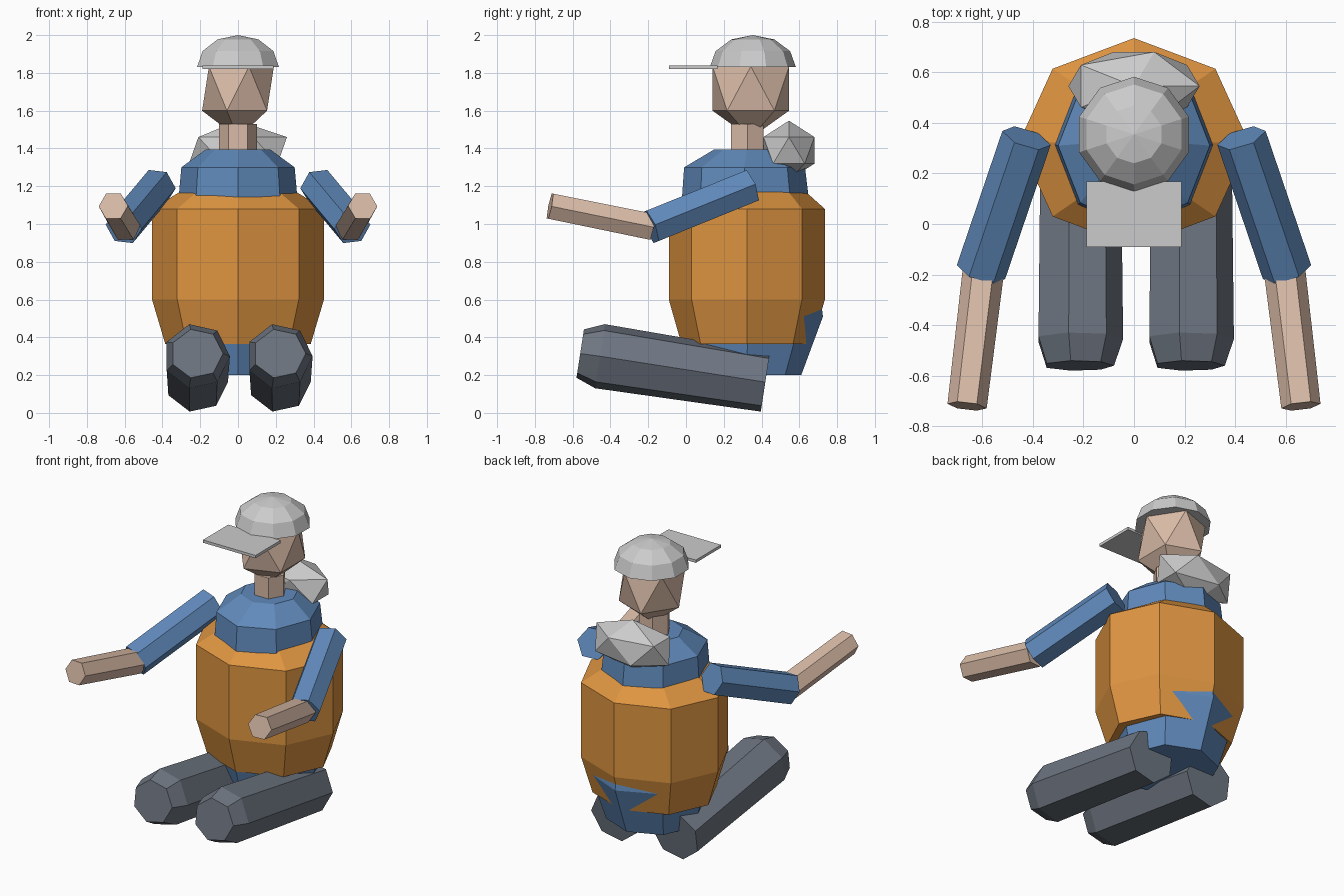
import bpy, bmesh
from math import sin, cos, pi
from mathutils import Vector, Matrix

if "Cube" in bpy.data.objects:
    bpy.data.objects.remove(bpy.data.objects["Cube"])


def mat(name, rgb):
    m = bpy.data.materials.new(name)
    m.diffuse_color = (*rgb, 1)
    m.use_nodes = True
    m.node_tree.nodes["Principled BSDF"].inputs["Base Color"].default_value = m.diffuse_color
    return m


BLUE = mat("blue_cloth", (0.117, 0.255, 0.50))
ORANGE = mat("orange_vest", (0.74, 0.30, 0.053))
SKIN = mat("skin", (0.70, 0.50, 0.39))
SLATE = mat("slate_trousers", (0.155, 0.18, 0.22))


def finish(name, bm, material=None):
    bmesh.ops.recalc_face_normals(bm, faces=bm.faces)
    me = bpy.data.meshes.new(name)
    bm.to_mesh(me)
    bm.free()
    if material:
        me.materials.append(material)
    ob = bpy.data.objects.new(name, me)
    bpy.context.collection.objects.link(ob)
    return ob


def loft(name, rings, n, material=None, phase=0.0):
    """Closed n-sided tube through rings of (centre, radius_u, radius_v)."""
    d = (Vector(rings[-1][0]) - Vector(rings[0][0])).normalized()
    u = Vector((1, 0, 0))
    u = (u - d * u.dot(d)).normalized()
    v = d.cross(u)
    bm = bmesh.new()
    loops = []
    for c, ru, rv in rings:
        angles = [phase + 2 * pi * i / n for i in range(n)]
        loops.append([bm.verts.new(Vector(c) + u * ru * cos(a) + v * rv * sin(a)) for a in angles])
    for a, b in zip(loops, loops[1:]):
        for i in range(n):
            j = (i + 1) % n
            bm.faces.new((a[i], a[j], b[j], b[i]))
    bm.faces.new(loops[0])
    bm.faces.new(loops[-1])
    return finish(name, bm, material)


def ico(name, centre, radii, material=None):
    bm = bmesh.new()
    bmesh.ops.create_icosphere(bm, subdivisions=1, radius=1,
                               matrix=Matrix.Translation(centre) @ Matrix.Diagonal((*radii, 1)))
    return finish(name, bm, material)


# Torso and puffy vest
loft("torso", [((0, 0.32, 0.20), 0.29, 0.29), ((0, 0.33, 0.51), 0.37, 0.395),
               ((0, 0.31, 1.30), 0.30, 0.32), ((0, 0.32, 1.395), 0.17, 0.17)], 8, BLUE)
loft("vest", [((0, 0.322, 0.365), 0.385, 0.346), ((0, 0.322, 0.60), 0.455, 0.413),
              ((0, 0.322, 1.08), 0.455, 0.413), ((0, 0.322, 1.19), 0.275, 0.29)], 8, ORANGE)

# Neck, head and hood bundle behind the neck
loft("neck", [((0, 0.325, 1.37), 0.10, 0.10), ((0, 0.325, 1.53), 0.10, 0.10)], 6, SKIN)
ico("head", (0, 0.343, 1.717), (0.2125, 0.238, 0.262), SKIN)
ico("hood", (0, 0.545, 1.39), (0.29, 0.159, 0.157))

# Cap: half dome and flat brim
dome = [((0, 0.354, 1.83 + 0.17 * sin(a)), 0.228 * cos(a), 0.228 * cos(a))
        for a in (0, pi / 6, pi / 3, pi / 2 - 0.002)]
loft("cap_dome", dome, 10, phase=pi / 2)
bm = bmesh.new()
bmesh.ops.create_cube(bm, size=1, matrix=Matrix.Translation((0, 0.039, 1.83))
                      @ Matrix.Diagonal((0.376, 0.258, 0.018, 1)))
finish("cap_brim", bm)

# Arms and legs, both sides
for s, side in ((-1, "left"), (1, "right")):
    loft("upper_arm_" + side, [((s * 0.425, 0.34, 1.20), 0.10, 0.10),
                               ((s * 0.605, -0.19, 0.985), 0.10, 0.10)], 6, BLUE)
    loft("forearm_" + side, [((s * 0.595, -0.18, 0.985), 0.082, 0.08),
                             ((s * 0.66, -0.72, 1.095), 0.078, 0.078)], 6, SKIN)
    loft("leg_" + side, [((s * 0.219, 0.42, 0.163), 0.166, 0.162),
                         ((s * 0.219, -0.455, 0.30), 0.176, 0.176),
                         ((s * 0.219, -0.56, 0.314), 0.14, 0.133)], 7, SLATE)
